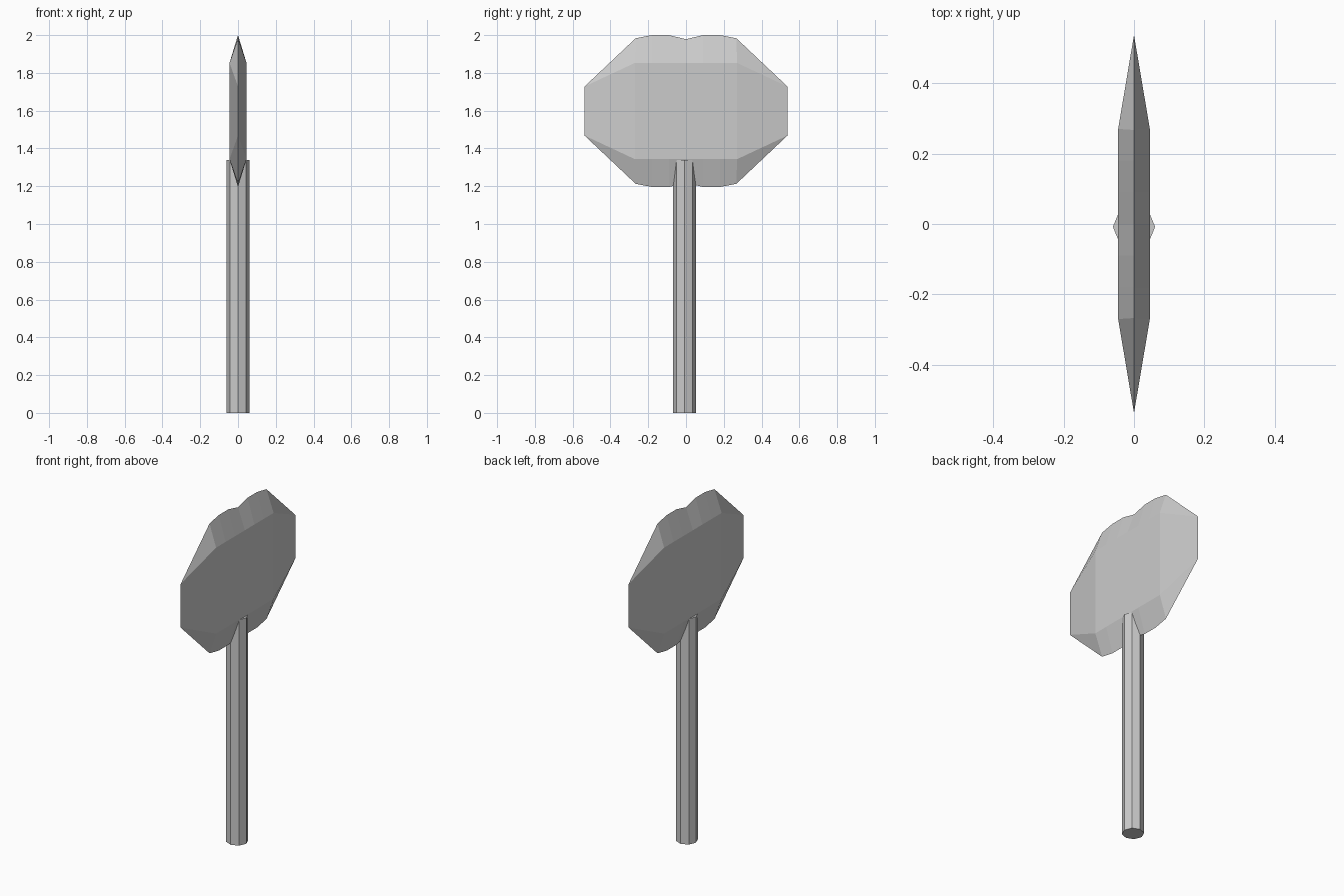
import bpy, bmesh
from math import pi

if "Cube" in bpy.data.objects:
    bpy.data.objects.remove(bpy.data.objects["Cube"])

# Double axe head: one octant (flat cheek + bevel to the cutting edge), mirrored in x, y and z
T = 0.045
rim = [(0, 0.38), (0.09, 0.402), (0.18, 0.402), (0.267, 0.385), (0.537, 0.13), (0.537, 0)]
cheek = [(0, 0.255), (0.09, 0.255), (0.18, 0.255), (0.27, 0.255), (0.27, 0.255), (0.27, 0)]

bm = bmesh.new()
outer = [bm.verts.new((0, y, z)) for y, z in rim]
inner = []
for i, (y, z) in enumerate(cheek):
    same = i and cheek[i] == cheek[i - 1]
    inner.append(inner[-1] if same else bm.verts.new((T, y, z)))
for i in range(len(rim) - 1):
    ring = dict.fromkeys([inner[i], inner[i + 1], outer[i + 1], outer[i]])
    bm.faces.new(list(ring))
centre = bm.verts.new((T, 0, 0))
bm.faces.new([centre] + list(dict.fromkeys(reversed(inner))))
bmesh.ops.recalc_face_normals(bm, faces=bm.faces)
if sum(f.normal.x for f in bm.faces) < 0:
    bmesh.ops.reverse_faces(bm, faces=bm.faces)
mesh = bpy.data.meshes.new("axe_head")
bm.to_mesh(mesh)
bm.free()
head = bpy.data.objects.new("axe_head", mesh)
head.location.z = 1.598
bpy.context.collection.objects.link(head)
mirror = head.modifiers.new("Mirror", 'MIRROR')
mirror.use_axis = (True, True, True)

# Eight-sided handle, slightly off centre, ending inside the head
bpy.ops.mesh.primitive_cylinder_add(vertices=8, radius=0.06, depth=1.34,
                                    location=(0, -0.008, 0.67))
bpy.context.object.name = "handle"
